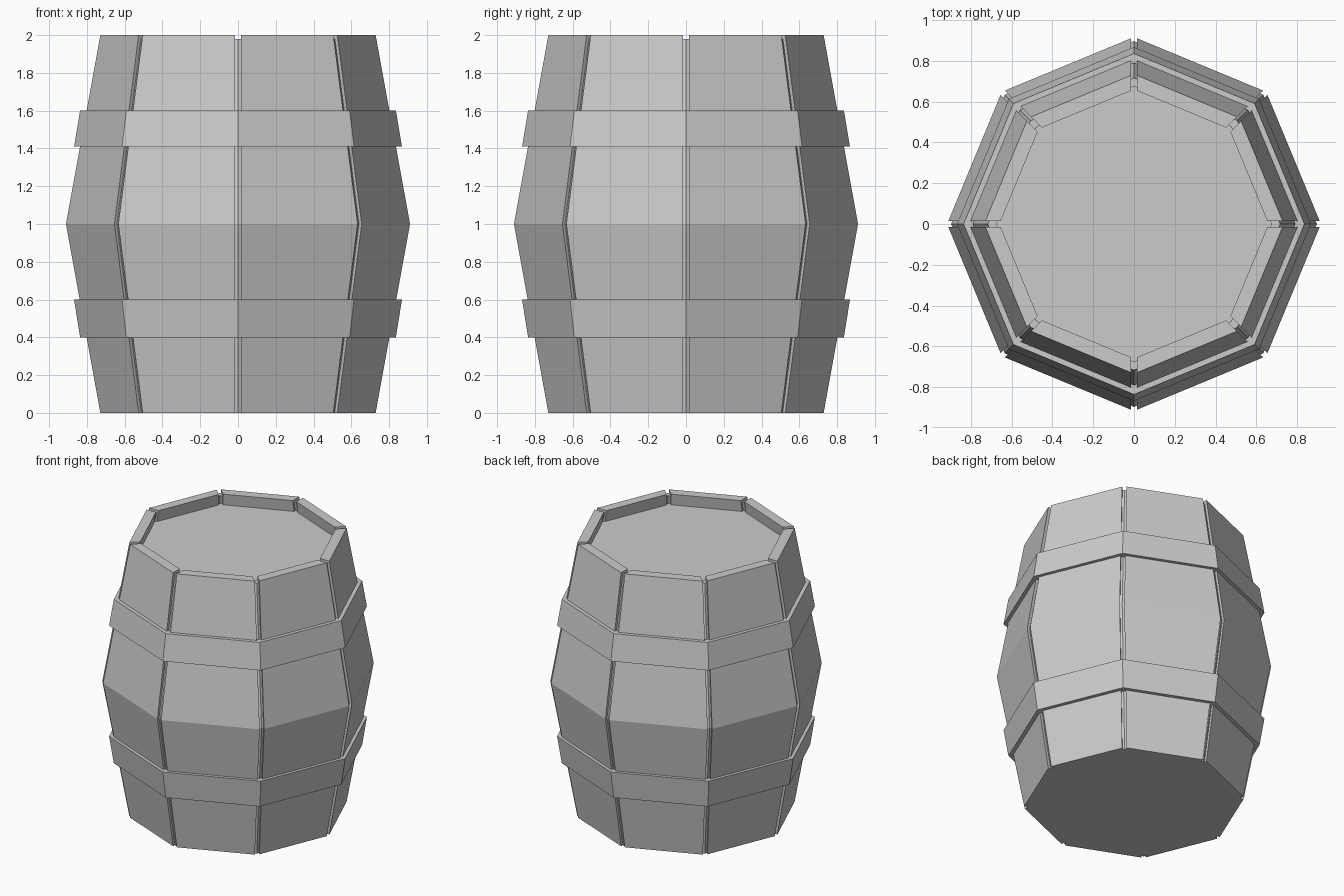
import bpy
import bmesh
import math
from mathutils import Vector

if "Cube" in bpy.data.objects:
    bpy.data.objects.remove(bpy.data.objects["Cube"])

SIDES = 8
R_END, R_MID = 0.735, 0.917   # corner radius at the ends and at the belly
GAP = 0.015                   # half of the gap between two staves
THICK = 0.075                 # stave thickness, measured at the corners

grey = bpy.data.materials.new("light_grey")
grey.diffuse_color = (0.6, 0.6, 0.6, 1)
grey.use_nodes = True
grey.node_tree.nodes["Principled BSDF"].inputs["Base Color"].default_value = grey.diffuse_color


def finish(bm, name):
    bmesh.ops.recalc_face_normals(bm, faces=bm.faces)
    mesh = bpy.data.meshes.new(name)
    bm.to_mesh(mesh)
    bm.free()
    mesh.materials.append(grey)
    obj = bpy.data.objects.new(name, mesh)
    bpy.context.collection.objects.link(obj)
    return obj


def corner(i, r, z):
    a = math.tau * i / SIDES
    return Vector((r * math.cos(a), r * math.sin(a), z))


def lathe(name, profile, closed=False):
    """Eight-sided solid from (radius, z) points; closed makes a ring."""
    bm = bmesh.new()
    rings = [[bm.verts.new(corner(i, r, z)) for i in range(SIDES)] for r, z in profile]
    pairs = list(zip(rings, rings[1:]))
    if closed:
        pairs.append((rings[-1], rings[0]))
    else:
        bm.faces.new(rings[0])
        bm.faces.new(rings[-1])
    for lo, hi in pairs:
        for i in range(SIDES):
            j = (i + 1) % SIDES
            bm.faces.new((lo[i], lo[j], hi[j], hi[i]))
    return finish(bm, name)


def stave(k):
    """One bent board, trimmed at both sides to leave a gap."""
    bm = bmesh.new()
    profile = [(R_END, 0), (R_MID, 1), (R_END, 2),
               (R_END - THICK, 2), (R_MID - THICK, 1), (R_END - THICK, 0)]
    left, right = [], []
    for r, z in profile:
        a, b = corner(k, r, z), corner(k + 1, r, z)
        step = (b - a).normalized() * GAP / math.cos(math.pi / SIDES)
        left.append(bm.verts.new(a + step))
        right.append(bm.verts.new(b - step))
    for i in range(6):
        j = (i + 1) % 6
        bm.faces.new((left[i], left[j], right[j], right[i]))
    for side in (left, right):
        bm.faces.new((side[0], side[1], side[4], side[5]))
        bm.faces.new((side[1], side[2], side[3], side[4]))
    finish(bm, f"stave_{k + 1}")


# Staves
for k in range(SIDES):
    stave(k)

# Inner body behind the gaps, with the recessed lid
lathe("body_and_lid", [(R_END - 0.02, 0), (R_MID - 0.02, 1), (R_END - 0.018, 1.98),
                       (0.675, 1.98), (0.69, 1.915)])

# Hoops, wider towards the belly
lathe("lower_hoop", [(0.836, 0.4), (0.868, 0.6), (0.82, 0.6), (0.79, 0.4)], True)
lathe("upper_hoop", [(0.868, 1.41), (0.836, 1.6), (0.79, 1.6), (0.82, 1.41)], True)
